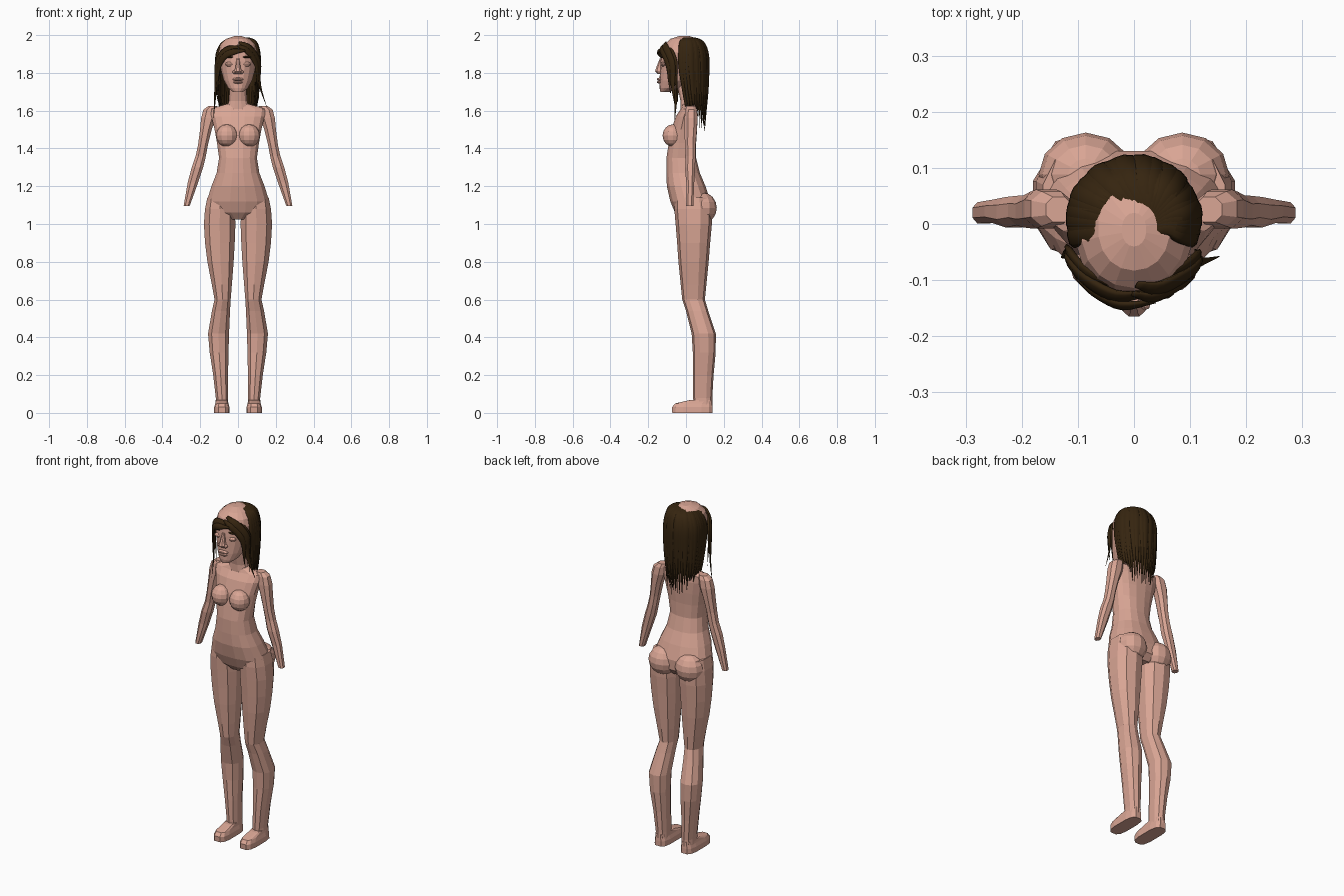
import bpy, bmesh, math, random
from mathutils import Vector

random.seed(4)


def material(name, rgb):
    m = bpy.data.materials.new(name)
    m.diffuse_color = (*rgb, 1)
    return m


SKIN = material("skin", (0.70, 0.38, 0.30))
HAIR = material("dark brown hair", (0.036, 0.018, 0.005))


def finish(bm, name, mat, mirror=False, smooth=False):
    bmesh.ops.recalc_face_normals(bm, faces=bm.faces)
    for f in bm.faces:
        f.smooth = smooth
    me = bpy.data.meshes.new(name)
    bm.to_mesh(me)
    bm.free()
    me.materials.append(mat)
    ob = bpy.data.objects.new(name, me)
    bpy.context.collection.objects.link(ob)
    if mirror:
        ob.modifiers.new("mirror", 'MIRROR')
    return ob


def skin_rings(bm, rings):
    """Bridge rings of points and cap both ends."""
    rows = [[bm.verts.new(p) for p in r] for r in rings]
    n = len(rows[0])
    for a, b in zip(rows, rows[1:]):
        for i in range(n):
            j = (i + 1) % n
            bm.faces.new((a[i], a[j], b[j], b[i]))
    bm.faces.new(rows[0])
    bm.faces.new(rows[-1])


def loft(name, rows, sides=10, power=0.85, mirror=False, mat=SKIN):
    """Rows are (z, x min, x max, y front, y back)."""
    rings = []
    for z, x0, x1, y0, y1 in rows:
        ring = []
        for i in range(sides):
            a = 2 * math.pi * (i + 0.5) / sides
            c, s = math.cos(a), math.sin(a)
            c = math.copysign(abs(c) ** power, c)
            s = math.copysign(abs(s) ** power, s)
            ring.append(((x0 + x1) / 2 + c * (x1 - x0) / 2,
                         (y0 + y1) / 2 + s * (y1 - y0) / 2, z))
        rings.append(ring)
    bm = bmesh.new()
    skin_rings(bm, rings)
    return finish(bm, name, mat, mirror)


def centred(rows):
    return [(z, -w, w, a, b) for z, w, a, b in rows]


def ball(name, centre, size, mirror=False, mat=SKIN, u=12, v=8):
    bm = bmesh.new()
    bmesh.ops.create_uvsphere(bm, u_segments=u, v_segments=v, radius=1)
    for p in bm.verts:
        p.co = Vector(c + k * s for c, k, s in zip(centre, p.co, size))
    return finish(bm, name, mat, mirror)


# torso, neck and head
loft("torso", centred([
    (1.025, .06, -.03, .10), (1.06, .150, -.06, .13), (1.12, .168, -.085, .132),
    (1.20, .143, -.103, .105), (1.27, .115, -.106, .075), (1.35, .102, -.105, .055),
    (1.43, .113, -.092, .055), (1.50, .126, -.078, .06), (1.57, .143, -.055, .062),
    (1.61, .150, -.028, .056), (1.635, .062, -.022, .05)]), 16)
loft("neck", centred([
    (1.60, .066, -.03, .05), (1.65, .050, -.03, .045),
    (1.72, .045, -.045, .045), (1.77, .045, -.045, .045)]), 12)
loft("head", centred([
    (1.700, .028, -.136, -.085), (1.72, .053, -.140, -.03), (1.76, .076, -.140, .03),
    (1.81, .090, -.138, .07), (1.86, .100, -.136, .09), (1.91, .104, -.131, .095),
    (1.95, .094, -.114, .09), (1.98, .064, -.083, .065), (1.994, .022, -.04, .02)]),
    18, 0.95)

# chest, seat and limbs
ball("breast", (.059, -.068, 1.468), (.057, .056, .06), True)
ball("buttock", (.086, .088, 1.085), (.084, .075, .082), True)
loft("arm", [
    (1.625, .11, .158, .002, .050), (1.605, .108, .186, -.006, .060),
    (1.56, .115, .198, -.010, .064), (1.50, .137, .203, -.010, .060),
    (1.42, .157, .213, -.008, .053), (1.36, .168, .226, -.004, .052),
    (1.30, .182, .247, -.008, .050), (1.22, .209, .268, 0, .045),
    (1.095, .255, .289, 0, .040)], 8, mirror=True)
loft("leg", [
    (1.14, .03, .165, -.06, .13), (1.08, .014, .178, -.062, .14),
    (1.0, .010, .184, -.055, .137), (.9, .014, .178, -.047, .128),
    (.8, .020, .165, -.040, .12), (.68, .030, .141, -.028, .108),
    (.6, .037, .126, -.020, .10), (.54, .040, .140, 0, .118),
    (.42, .045, .161, .030, .158), (.32, .048, .152, .036, .157),
    (.2, .051, .133, .036, .146), (.08, .051, .119, .038, .139),
    (.03, .050, .120, .040, .14)], 10, mirror=True)
loft("foot", [
    (0, .043, .128, -.075, .142), (.03, .044, .127, -.076, .142),
    (.05, .050, .121, -.060, .140), (.068, .053, .117, .02, .138)],
    12, 0.6, True)

# face
loft("nose", centred([
    (1.795, .016, -.150, -.125), (1.808, .022, -.166, -.125),
    (1.825, .015, -.160, -.125), (1.875, .008, -.140, -.125)]), 8)
ball("nostril_wing", (.019, -.142, 1.804), (.011, .012, .010), True, u=8, v=6)
ball("upper_lip", (0, -.138, 1.766), (.032, .017, .009), u=10, v=6)
ball("lower_lip", (0, -.137, 1.751), (.027, .017, .009), u=10, v=6)
ball("eyelid", (.045, -.119, 1.846), (.024, .016, .013), True, u=10, v=6)
ball("eyebrow", (.046, -.121, 1.884), (.027, .014, .006), True, HAIR, 10, 6)


def spline(pts, steps=4):
    """Smooth curve through the points."""
    p = [Vector(q) for q in pts]
    p = [2 * p[0] - p[1]] + p + [2 * p[-1] - p[-2]]
    out = []
    for a, b, c, d in zip(p, p[1:], p[2:], p[3:]):
        for k in range(steps):
            t = k / steps
            out.append(0.5 * (2 * b + (c - a) * t + (2 * a - 5 * b + 4 * c - d) * t * t
                              + (3 * b - a - 3 * c + d) * t ** 3))
    return out + [p[-2]]


def lock(bm, pts, width, thick):
    """Flat tapered lock of hair lying on the skull."""
    path = spline(pts)
    rings, last = [], len(path) - 1
    for i, p in enumerate(path):
        t = i / last
        along = (path[min(i + 1, last)] - path[max(i - 1, 0)]).normalized()
        out = p - Vector((0, -.01, min(p.z, 1.87)))
        out = (out - along * out.dot(along)).normalized()
        side = along.cross(out)
        k = min(1, .35 + 3 * t) * min(1, .04 + 2.0 * (1 - t))
        rings.append([p + side * math.cos(a) * width * k + out * math.sin(a) * thick * k
                      for a in (math.tau * j / 8 for j in range(8))])
    skin_rings(bm, rings)


# long hair falling from the crown over the sides and back
bm = bmesh.new()
COUNT = 25
for layer in range(2):
    for i in range(COUNT):
        a = math.radians(-14 + 208 * i / (COUNT - 1))
        c, s = math.cos(a), math.sin(a)
        tip = 1.60 - .11 * max(s, 0) + random.uniform(-.04, .06) + .05 * layer
        rad = 1 - .05 * layer + random.uniform(-.02, .02)
        pts = [(.028, -.01 + .02 * s, 1.984)]
        for z, k, back in ((1.978, .42, 0), (1.955, .78, 0), (1.90, .97, 0),
                           (1.82, 1, .002), (1.72, .96, .010), (1.64, .90, .016),
                           (tip, .80, .022)):
            back *= 1 - .6 * max(s, 0)
            pts.append((.112 * c * k * rad + .03 * (1 - k) * (k < .9) * (z > 1.9),
                        .108 * s * k * rad + back + .006, z))
        lock(bm, pts, .023, .010)
finish(bm, "back_hair", HAIR, smooth=True)

# front locks sweeping to both sides of the forehead
bm = bmesh.new()
left = [(.03, -.122, 1.935), (-.03, -.129, 1.928), (-.078, -.106, 1.905), (-.108, -.075, 1.85),
        (-.116, -.062, 1.76), (-.122, -.055, 1.66), (-.130, -.06, 1.55)]
right = [(.005, -.108, 1.962), (.045, -.114, 1.942), (.086, -.095, 1.90), (.108, -.078, 1.85),
         (.110, -.072, 1.77), (.122, -.068, 1.71), (.152, -.058, 1.62)]
for path in (left, right):
    sgn = 1 if path[-1][0] > 0 else -1
    lock(bm, path, .024, .009)
    # second lock nearer the face, third nearer the ear
    lock(bm, [(x - sgn * .008, y - .016, z - .016) for x, y, z in path[:5]]
         + [(sgn * .10, -.082, 1.69)], .018, .008)
    lock(bm, [(x + sgn * .002, y + .018, z + .008) for x, y, z in path[1:5]]
         + [(sgn * .108, -.045, 1.64)], .016, .008)
finish(bm, "front_hair", HAIR, smooth=True)
